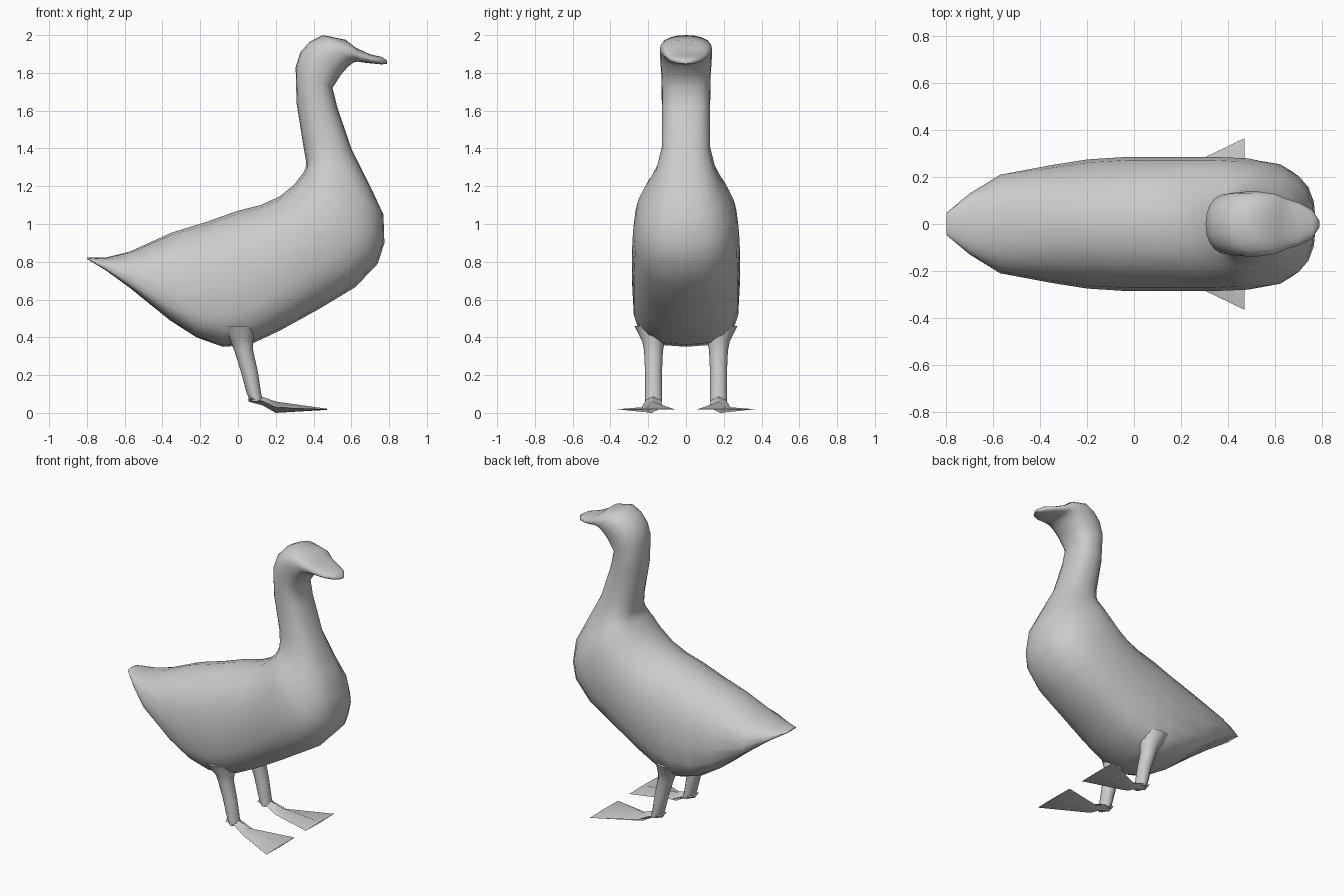
import bpy
import bmesh
import math
from mathutils import Vector

cube = bpy.data.objects.get("Cube")
if cube:
    bpy.data.objects.remove(cube, do_unlink=True)

grey = bpy.data.materials.new("plain grey")
grey.use_nodes = True
colour = (0.6, 0.6, 0.6, 1)
grey.diffuse_color = colour
grey.node_tree.nodes["Principled BSDF"].inputs["Base Color"].default_value = colour


def power(value, exponent):
    return math.copysign(abs(value) ** exponent, value)


def section(top, bottom, half_width, y=0, level=0.5, upper=2.2, lower=2.5, sides=20):
    """Rounded cross-section between a top and a bottom point (x, z); level is the widest height."""
    top, bottom = Vector(top), Vector(bottom)
    points = []
    for i in range(sides):
        angle = math.tau * i / sides
        c, s = math.cos(angle), math.sin(angle)
        exponent = 2 / (upper if s > 0 else lower)
        rise = power(s, exponent)
        t = level + rise * ((1 - level) if s > 0 else level)
        p = bottom.lerp(top, t)
        points.append((p.x, y + half_width * power(c, exponent), p.y))
    return points


def loft(name, sections, angle=60):
    """Skin a row of cross-sections, close both ends and shade the result."""
    bm = bmesh.new()
    rings = [[bm.verts.new(p) for p in ring] for ring in sections]
    count = len(rings[0])
    for a, b in zip(rings, rings[1:]):
        for i in range(count):
            j = (i + 1) % count
            bm.faces.new((a[i], a[j], b[j], b[i]))
    bm.faces.new(rings[0])
    bm.faces.new(rings[-1])
    bmesh.ops.recalc_face_normals(bm, faces=bm.faces[:])
    mesh = bpy.data.meshes.new(name)
    bm.to_mesh(mesh)
    bm.free()
    mesh.materials.append(grey)
    obj = bpy.data.objects.new(name, mesh)
    bpy.context.collection.objects.link(obj)
    bpy.ops.object.select_all(action="DESELECT")
    obj.select_set(True)
    bpy.context.view_layer.objects.active = obj
    bpy.ops.object.shade_smooth_by_angle(angle=math.radians(angle))
    return obj


# Tail, trunk and breast: top point, bottom point, half width
trunk = [
    ((-.8, .822), (-.795, .812), .05),
    ((-.7, .822), (-.7, .755), .13),
    ((-.57, .855), (-.57, .66), .21),
    ((-.35, .955), (-.36, .49), .25),
    ((-.17, 1.01), (-.22, .4), .275),
    ((0, 1.07), (-.08, .35), .285),
    ((.12, 1.1), (.06, .36), .285),
    ((.22, 1.145), (.22, .435), .285),
    ((.3, 1.21), (.42, .545), .285),
    ((.345, 1.27), (.62, .665), .28),
    ((.355, 1.29), (.74, .79), .265),
    ((.36, 1.31), (.775, .9), .24),
    ((.36, 1.33), (.77, 1.05), .2),
    ((.355, 1.36), (.7, 1.2), .16),
]
# Neck, head and bill
neck_and_head = [
    ((.345, 1.42), (.6, 1.4), .127),
    ((.31, 1.64), (.525, 1.62), .128),
    ((.305, 1.83), (.5, 1.72), .13),
    ((.33, 1.91), (.545, 1.79), .135),
    ((.38, 1.965), (.58, 1.83), .138),
    ((.45, 2), (.61, 1.855), .138),
    ((.57, 1.975), (.635, 1.86), .128),
    ((.62, 1.935), (.66, 1.855), .11),
    ((.7, 1.898), (.71, 1.85), .09),
    ((.76, 1.885), (.76, 1.845), .06),
    ((.79, 1.865), (.79, 1.848), .015),
]
body = []
for i, (top, bottom, width) in enumerate(trunk):
    # the tail is a dome over a flat underside that rounds off at the breast
    body.append(section(top, bottom, width, level=min(.5, .2 + i * .05),
                        lower=max(2.5, 4.5 - i * .25)))
body += [section(*ring) for ring in neck_and_head]
loft("body_neck_and_head", body)

# Legs and webbed feet on both sides
for side, label in ((1, "left"), (-1, "right")):
    shank = [(-.01, .46, .1), (.02, .38, .06), (.03, .33, .05), (.06, .22, .045),
             (.085, .1, .038), (.1, .06, .03)]
    leg = [[(x + r * math.cos(a), side * .172 + max(r, .045) * math.sin(a), z)
            for a in (math.tau * k / 12 for k in range(12))] for x, z, r in shank]
    loft(label + "_leg", leg)

    # back to front: x, low z, high z, inner y, outer y
    web = [(.055, .06, .1, .13, .215), (.13, .04, .085, .13, .215),
           (.2, 0, .06, .125, .235), (.47, .016, .022, .06, .365)]
    foot = []
    for x, low, high, inner, outer in web:
        middle = (inner + outer) / 2
        edge = (low + high) / 2
        foot.append([(x, side * inner, edge), (x, side * middle, low),
                     (x, side * outer, edge), (x, side * middle, high)])
    loft(label + "_foot", foot, 50)
